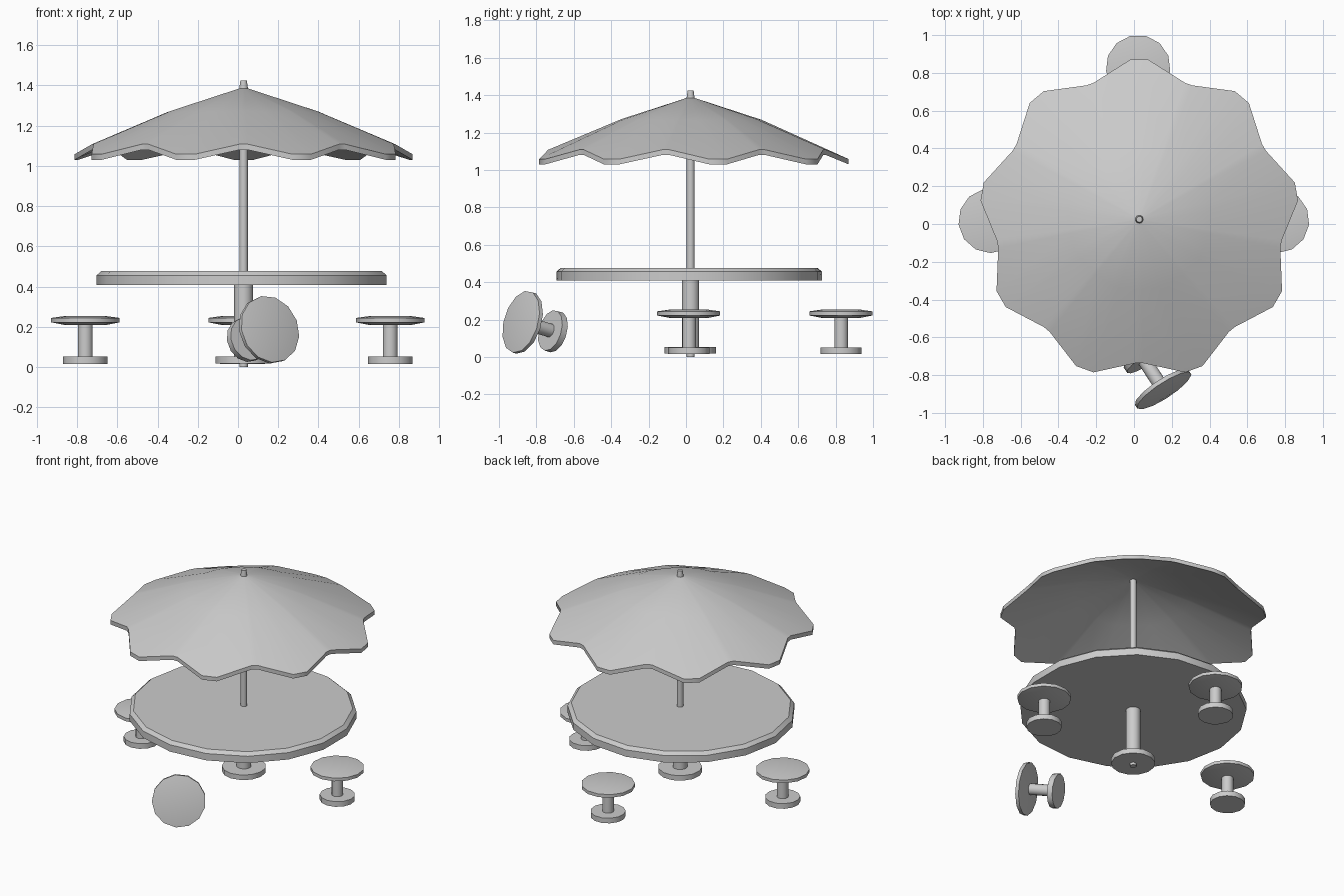
import bpy, bmesh
from math import sin, cos, pi, radians
from mathutils import Vector, Matrix

cube = bpy.data.objects.get("Cube")
if cube:
    bpy.data.objects.remove(cube, do_unlink=True)

grey = bpy.data.materials.new("light_grey")
grey.use_nodes = True
COLOUR = (0.6, 0.6, 0.6, 1)
grey.diffuse_color = COLOUR
grey.node_tree.nodes["Principled BSDF"].inputs["Base Color"].default_value = COLOUR

CENTRE = Vector((0.028, 0.025, 0))


def skin(name, rings, matrix, smooth_angle=30):
    """Join rings of points into a closed surface, capping both ends."""
    bm = bmesh.new()
    loops = [[bm.verts.new(p) for p in ring] for ring in rings]
    n = len(loops[0])
    for a, b in zip(loops, loops[1:]):
        for i in range(n):
            j = (i + 1) % n
            bm.faces.new((a[i], a[j], b[j], b[i]))
    bm.faces.new(loops[0][::-1])
    bm.faces.new(loops[-1])
    bmesh.ops.recalc_face_normals(bm, faces=bm.faces)
    mesh = bpy.data.meshes.new(name)
    bm.to_mesh(mesh)
    bm.free()
    mesh.materials.append(grey)
    obj = bpy.data.objects.new(name, mesh)
    bpy.context.collection.objects.link(obj)
    obj.matrix_world = matrix
    bpy.ops.object.select_all(action="DESELECT")
    obj.select_set(True)
    bpy.context.view_layer.objects.active = obj
    bpy.ops.object.shade_smooth_by_angle(angle=radians(smooth_angle))
    return obj


def lathe(name, profile, matrix, sides=13, start=-pi / 2):
    """Turn a (radius, height) profile around the local z axis."""
    angles = [start + 2 * pi * i / sides for i in range(sides)]
    rings = [[(r * cos(a), r * sin(a), z) for a in angles] for r, z in profile]
    return skin(name, rings, matrix)


middle = Matrix.Translation(CENTRE)

# Table top with a bevelled upper rim, slightly wider than deep
top_place = Matrix.Translation((0.024, 0.017, 0)) @ Matrix.Diagonal((1, 0.98, 1, 1))
lathe("table_top", [(0.727, 0.408), (0.727, 0.456), (0.703, 0.477)], top_place, 17, pi)

# Central post, its foot and the umbrella pole
lathe("table_foot", [(0.14, 0.018), (0.14, 0.053)], middle)
lathe("table_post", [(0.047, 0.04), (0.047, 0.42)], middle)
lathe("umbrella_pole", [(0.021, 0), (0.021, 1.37)], middle)
lathe("pole_cap", [(0.023, 1.36), (0.021, 1.39), (0.016, 1.425)], middle)

# Umbrella canopy: nine scallops, each with a blunt tip and a raised valley
RIBS = 9
SHEET = 0.028


def canopy_ring(tip, valley, drop=0):
    ring = []
    for k in range(RIBS):
        angle = pi / 2 + 2 * pi * k / RIBS
        for (r, z), offsets in ((tip, (-3.3, 3.3)), (valley, (18.5, 21.5))):
            for off in offsets:
                a = angle + radians(off)
                ring.append((r * cos(a), r * sin(a), z - drop))
    return ring


levels = [((0.012, 1.388),) * 2,
          ((0.38, 1.268), (0.37, 1.272)),
          ((0.846, 1.058), (0.762, 1.108))]
upper = [canopy_ring(*lv) for lv in levels]
under = [canopy_ring(*lv, drop=SHEET) for lv in reversed(levels)]
skin("umbrella_canopy", upper + under, middle, 35)


# Stools: round foot, stem and a thin, slightly domed seat
def stool(name, matrix):
    lathe(name + "_foot", [(0.112, 0.016), (0.112, 0.052)], matrix)
    lathe(name + "_stem", [(0.037, 0.045), (0.037, 0.22)], matrix)
    lathe(name + "_seat", [(0.1, 0.208), (0.171, 0.222), (0.171, 0.244), (0.1, 0.254)], matrix)


for name, x, y in (("left_stool", 0.757, 0.017),
                   ("right_stool", -0.759, 0.017),
                   ("back_stool", 0.022, 0.83)):
    stool(name, Matrix.Translation((x, y, 0)))

# Front stool lies tipped over on the rims of its seat and foot
axis = Vector((0.53, -0.81, 0.24)).normalized()
tilt = Vector((0, 0, 1)).rotation_difference(axis).to_matrix().to_4x4()
origin = Vector((0.155, -0.875, 0.186)) - axis * 0.235
stool("fallen_stool", Matrix.Translation(origin) @ tilt)
